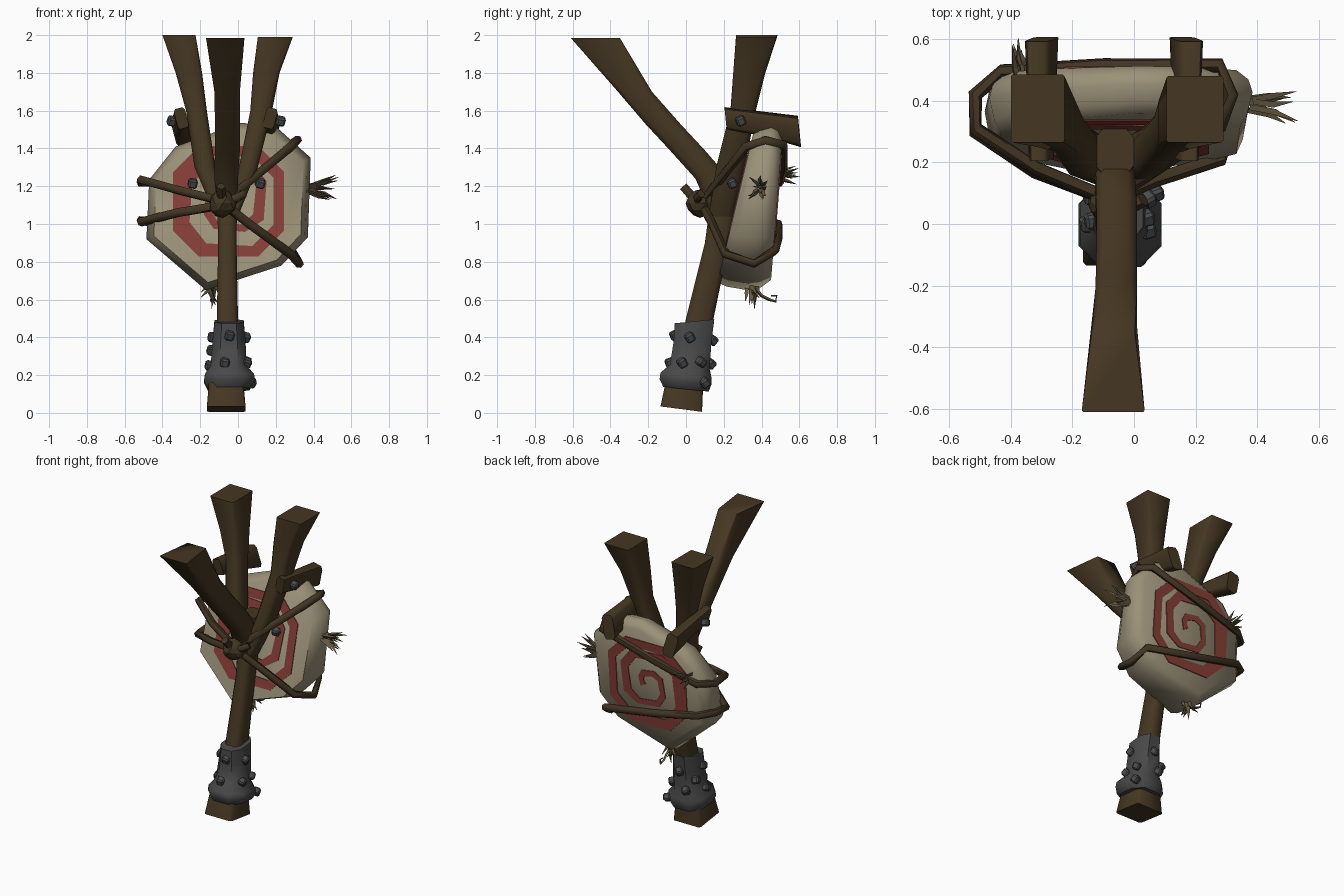
import bpy, bmesh, math, random
from mathutils import Vector as V, Matrix

if "Cube" in bpy.data.objects:
    bpy.data.objects.remove(bpy.data.objects["Cube"])

random.seed(4)

def material(name, rgb):
    m = bpy.data.materials.new(name)
    m.diffuse_color = (*rgb, 1)
    m.use_nodes = True
    m.node_tree.nodes["Principled BSDF"].inputs["Base Color"].default_value = m.diffuse_color
    return m

WOOD = material("dark wood", (0.060, 0.038, 0.016))
ROPE = material("rope brown", (0.055, 0.036, 0.017))
HIDE = material("pale hide", (0.33, 0.285, 0.19))
RED = material("red paint", (0.235, 0.047, 0.037))
IRON = material("dark iron", (0.066, 0.066, 0.068))
STUD = material("stud iron", (0.070, 0.072, 0.076))
STRAW = material("straw", (0.13, 0.10, 0.055))

def finish(name, bm, mat, angle):
    bmesh.ops.recalc_face_normals(bm, faces=bm.faces)
    me = bpy.data.meshes.new(name)
    bm.to_mesh(me)
    bm.free()
    ob = bpy.data.objects.new(name, me)
    bpy.context.collection.objects.link(ob)
    me.materials.append(mat)
    if angle:
        bpy.ops.object.select_all(action='DESELECT')
        ob.select_set(True)
        bpy.context.view_layer.objects.active = ob
        bpy.ops.object.shade_smooth_by_angle(angle=math.radians(angle))
    return ob

def add_loft(bm, rings):
    """Skin a list of equal-length point rings and cap both ends."""
    vs = [[bm.verts.new(p) for p in r] for r in rings]
    n = len(rings[0])
    for a, b in zip(vs, vs[1:]):
        for i in range(n):
            j = (i + 1) % n
            bm.faces.new((a[i], a[j], b[j], b[i]))
    bm.faces.new(vs[0][::-1])
    bm.faces.new(vs[-1])

def loft(name, rings, mat, angle=60):
    bm = bmesh.new()
    add_loft(bm, rings)
    return finish(name, bm, mat, angle)

def box_ring(x0, x1, y0, y1, z, c=0.2, tilt=0.0, narrow=0.0):
    """Chamfered rectangle at height z; tilt lowers, narrow pinches the +y side."""
    a, b = (x1 - x0) * c, (y1 - y0) * c
    pts = [(x0 + a, y0), (x1 - a, y0), (x1, y0 + b), (x1, y1 - b),
           (x1 - a, y1), (x0 + a, y1), (x0, y1 - b), (x0, y0 + b)]
    xm, ym = (x0 + x1) / 2, (y0 + y1) / 2
    return [V((xm + (x - xm) * (1 - narrow * (y - y0) / (y1 - y0)), y, z - tilt * (y - ym)))
            for x, y in pts]

def tube_rings(path, radii, n=6):
    path = [V(p) for p in path]
    out = []
    for i, p in enumerate(path):
        d = (path[min(i + 1, len(path) - 1)] - path[max(i - 1, 0)]).normalized()
        u = d.cross(V((0.13, 0.21, 0.97))).normalized()
        w = d.cross(u)
        out.append([p + radii[i] * (u * math.cos(t) + w * math.sin(t))
                    for t in (2 * math.pi * k / n for k in range(n))])
    return out

# Shaft and the three branches, square-cut at the ends
loft("shaft", [
    box_ring(-.165, .04, -.135, .085, .02, .05, .13),
    box_ring(-.155, .03, -.11, .09, .14, .1, .13),
    box_ring(-.11, .0, -.03, .105, .35),
    box_ring(-.112, .0, .0, .146, .5),
    box_ring(-.105, -.008, .10, .228, .9),
    box_ring(-.11, -.005, .13, .27, 1.12),
    box_ring(-.125, .0, .16, .31, 1.30)], WOOD)
loft("front_branch", [
    box_ring(-.11, -.005, .12, .25, 1.08),
    box_ring(-.125, .0, .05, .23, 1.24),
    box_ring(-.122, .01, -.085, .10, 1.39),
    box_ring(-.122, .01, -.215, -.03, 1.53),
    box_ring(-.125, .01, -.36, -.18, 1.70, .15),
    box_ring(-.17, .035, -.61, -.35, 1.985, .02, 0, .32)], WOOD)
loft("left_branch", [
    box_ring(-.12, -.03, .12, .25, 1.04),
    box_ring(-.23, -.12, .16, .31, 1.30),
    box_ring(-.275, -.165, .235, .37, 1.60),
    box_ring(-.33, -.19, .25, .42, 1.80, .12),
    box_ring(-.40, -.225, .265, .485, 2.0, .03)], WOOD)
loft("right_branch", [
    box_ring(-.09, .0, .12, .25, 1.04),
    box_ring(.005, .105, .16, .31, 1.30),
    box_ring(.065, .18, .235, .37, 1.60),
    box_ring(.08, .22, .25, .42, 1.80, .12),
    box_ring(.105, .29, .265, .48, 1.99, .03)], WOOD)

# Pegs running back over the shield rim, rolled outwards
for side, x, s in (("left", -.30, 1), ("right", .17, -1)):
    rings = []
    for y, z, hw, hz in ((.21, 1.56, .03, .055), (.38, 1.535, .036, .06), (.60, 1.49, .042, .078)):
        roll = Matrix.Rotation(-.25 * s, 3, 'Y')
        rings.append([V((x, y - p.y * .1, z)) + roll @ V((p.x, 0, p.y))
                      for p in box_ring(-hw, hw, -hz, hz, 0, .15)])
    loft(side + "_peg", rings, WOOD)

# Iron sleeve with flared foot
loft("iron_sleeve", [
    box_ring(-.16, .06, -.12, .12, .125, .25, .1),
    box_ring(-.18, .09, -.14, .135, .165, .25, .1),
    box_ring(-.175, .085, -.135, .135, .20, .25, .1),
    box_ring(-.145, .045, -.085, .125, .245, .25, .1),
    box_ring(-.135, .04, -.065, .135, .38, .25),
    box_ring(-.125, .03, -.06, .15, .485, .25, -.1)], IRON, 45)

# Blocky studs on the sleeve and bolts on pegs and branches
studs = [(-.045, -.06, .41), (-.07, -.085, .265), (.045, -.02, .265), (-.15, -.0, .25),
         (-.135, .01, .40), (.04, .02, .40), (.045, .08, .27), (-.05, .14, .385),
         (-.09, .13, .26), (-.14, .09, .33), (.07, .10, .16),
         (-.35, .29, 1.545), (.225, .29, 1.545), (-.24, .245, 1.215), (.118, .245, 1.215)]
for i, p in enumerate(studs):
    bm = bmesh.new()
    bmesh.ops.create_cube(bm, size=.048)
    bmesh.ops.bevel(bm, geom=bm.edges[:], offset=.009, segments=1, affect='EDGES')
    turn = Matrix.Rotation(random.uniform(.3, 1.2), 4, V((1, .6, .4)))
    bmesh.ops.transform(bm, matrix=Matrix.Translation(p) @ turn, verts=bm.verts)
    finish("stud_%02d" % i, bm, STUD, 0)

# Leaning hide shield: irregular outline with bevelled rims
CX, CZ = -.05, 1.10
outline = [(-.485, .92), (-.47, 1.235), (-.33, 1.41), (.01, 1.535), (.19, 1.525),
           (.385, 1.35), (.37, .93), (.23, .78), (-.17, .65)]
front_y = lambda z: .26 + .24 * (z - 1.08)
back_y = lambda z: .478 + .08 * (z - 1.05)

def shield_ring(s, t):
    r = []
    for x, z in outline:
        x, z = CX + (x - CX) * s, CZ + (z - CZ) * s
        r.append(V((x, front_y(z) * (1 - t) + back_y(z) * t, z)))
    return r

loft("shield", [shield_ring(.91, 0), shield_ring(.96, .2), shield_ring(1, .58),
                shield_ring(.97, .82), shield_ring(.88, 1)], HIDE, 60)

# Painted squarish spiral running into a closed ring, on both faces, as thin plates
for side, face, sgn in (("front", front_y, -1), ("back", back_y, 1)):
    rings = []
    for k in range(25):
        a = math.radians(90 * (k // 2) + (28 if k % 2 else -28))
        r = min(.30, .03 + .14 * (k + .5) / 8)
        h = .022 if k < 8 else .032
        ring = []
        for rr, lift in ((r - h, -.002), (r + h, -.002), (r + h, .005), (r - h, .005)):
            x, z = CX + rr * math.cos(a), CZ + .02 + rr * math.sin(a)
            ring.append(V((x, face(z) + sgn * lift, z)))
        rings.append(ring)
    loft(side + "_spiral", rings, RED, 0)

# Two rope loops round the shield, meeting at the knot
loops = {
    "upper_rope": [(-.08, .08, 1.11), (.10, .20, 1.26), (.28, .32, 1.41), (.315, .42, 1.445),
                   (.28, .515, 1.42), (-.10, .515, 1.31), (-.43, .495, 1.22), (-.515, .42, 1.22),
                   (-.515, .31, 1.235), (-.32, .18, 1.18), (-.08, .08, 1.12)],
    "lower_rope": [(-.08, .08, 1.11), (.06, .14, 1.00), (.28, .21, .84), (.325, .36, .79),
                   (.29, .47, .86), (-.10, .488, .93), (-.43, .488, 1.0), (-.515, .42, 1.02),
                   (-.515, .30, 1.01), (-.32, .17, 1.06), (-.08, .08, 1.10)],
    "knot_tail_up": [(-.08, .07, 1.11), (-.09, .02, 1.16), (-.09, -.015, 1.20)],
    "knot_tail_side": [(-.08, .07, 1.11), (.0, .06, 1.14), (.03, .08, 1.16)]}
for name, path in loops.items():
    loft(name, tube_rings(path, [.024] * len(path)), ROPE)

bm = bmesh.new()
bmesh.ops.create_icosphere(bm, subdivisions=2, radius=.072)
for v in bm.verts:
    v.co = v.co * random.uniform(.88, 1.1) + V((-.08, .075, 1.11))
finish("knot", bm, ROPE, 0)

# Straw tufts poking out of the shield seams
def tuft(name, base, direction, length, count, spread):
    bm = bmesh.new()
    for _ in range(count):
        jit = lambda s: V([random.uniform(-s, s) for _ in range(3)])
        p = V(base) + jit(.02)
        d = (V(direction).normalized() + jit(spread)).normalized() * length * random.uniform(.6, 1)
        path = [p, p + d * .5, p + d + jit(.02)]
        add_loft(bm, tube_rings(path, [.011, .012, .001], 3))
    finish(name, bm, STRAW, 0)

tuft("right_tuft", (.37, .39, 1.19), (1, .05, -.1), .155, 12, .35)
tuft("bottom_tuft", (-.14, .34, .69), (0, .25, -1), .13, 11, .4)
tuft("back_tuft", (-.36, .47, 1.25), (-.15, 1, .1), .13, 8, .4)
curl = [(-.14, .36, .67), (-.13, .40, .62), (-.14, .44, .60), (-.14, .475, .59), (-.14, .48, .62), (-.14, .45, .62)]
loft("straw_curl", tube_rings(curl, [.009, .009, .008, .007, .006, .004], 4), STRAW)
